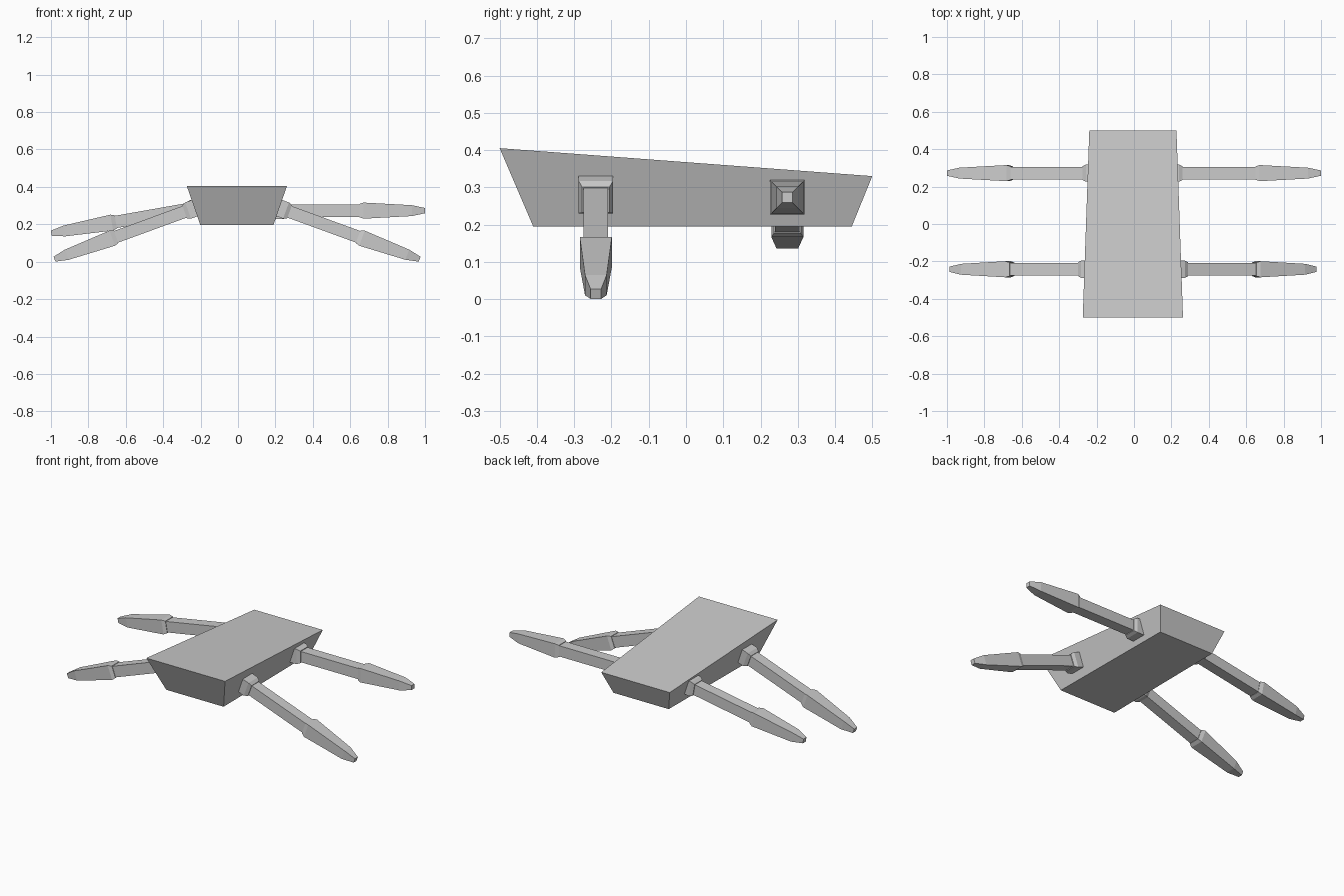
import bpy, math
from mathutils import Vector

if "Cube" in bpy.data.objects:
    bpy.data.objects.remove(bpy.data.objects["Cube"])

grey = bpy.data.materials.new("light_grey")
grey.diffuse_color = (0.6, 0.6, 0.6, 1)
grey.use_nodes = True
grey.node_tree.nodes["Principled BSDF"].inputs["Base Color"].default_value = grey.diffuse_color


def make_object(name, verts, faces):
    mesh = bpy.data.meshes.new(name)
    mesh.from_pydata(verts, [], faces)
    mesh.materials.append(grey)
    mesh.update()
    obj = bpy.data.objects.new(name, mesh)
    bpy.context.collection.objects.link(obj)
    return obj


def loft(name, rings):
    """Join four-sided rings into a closed solid."""
    verts = [v for ring in rings for v in ring]
    faces = [(3, 2, 1, 0)]
    for r in range(len(rings) - 1):
        a, b = 4 * r, 4 * r + 4
        for i in range(4):
            j = (i + 1) % 4
            faces.append((a + i, a + j, b + j, b + i))
    n = len(verts)
    faces.append((n - 4, n - 3, n - 2, n - 1))
    return make_object(name, verts, faces)


# Wedge body, wider and higher at the front
cx = -0.006
bottom = [(cx - .195, -.41, .195), (cx + .195, -.41, .195),
          (cx + .188, .445, .195), (cx - .188, .445, .195)]
top = [(cx - .268, -.5, .405), (cx + .268, -.5, .405),
       (cx + .233, .5, .33), (cx - .233, .5, .33)]
loft("body", [bottom, top])

# Square sections: (distance from the tip, half width)
PARTS = {
    "hip": [(.82, .046), (.76, .046), (.74, .037)],
    "upper_leg": [(.78, .033), (.33, .033)],
    "lower_leg": [(.35, .036), (.328, .043), (.07, .029), (0, .014)],
}


def leg(label, tip, side, drop):
    """Build a leg ending at tip, sloping down by drop degrees."""
    a = math.radians(drop)
    out = Vector((side * math.cos(a), 0, -math.sin(a)))
    across = Vector((0, side, 0))
    up = out.cross(across)
    for part, profile in PARTS.items():
        rings = []
        for dist, h in profile:
            c = Vector(tip) - out * dist
            rings.append([c + across * (h * u) + up * (h * v)
                          for u, v in ((-1, -1), (1, -1), (1, 1), (-1, 1))])
        loft(label + "_" + part, rings)


leg("front_right", (.971, -.242, .0135), 1, 20)
leg("front_left", (-.981, -.242, .0135), -1, 20)
leg("back_right", (1.0, .272, .273), 1, 0)
leg("back_left", (-.998, .272, .152), -1, 10)
